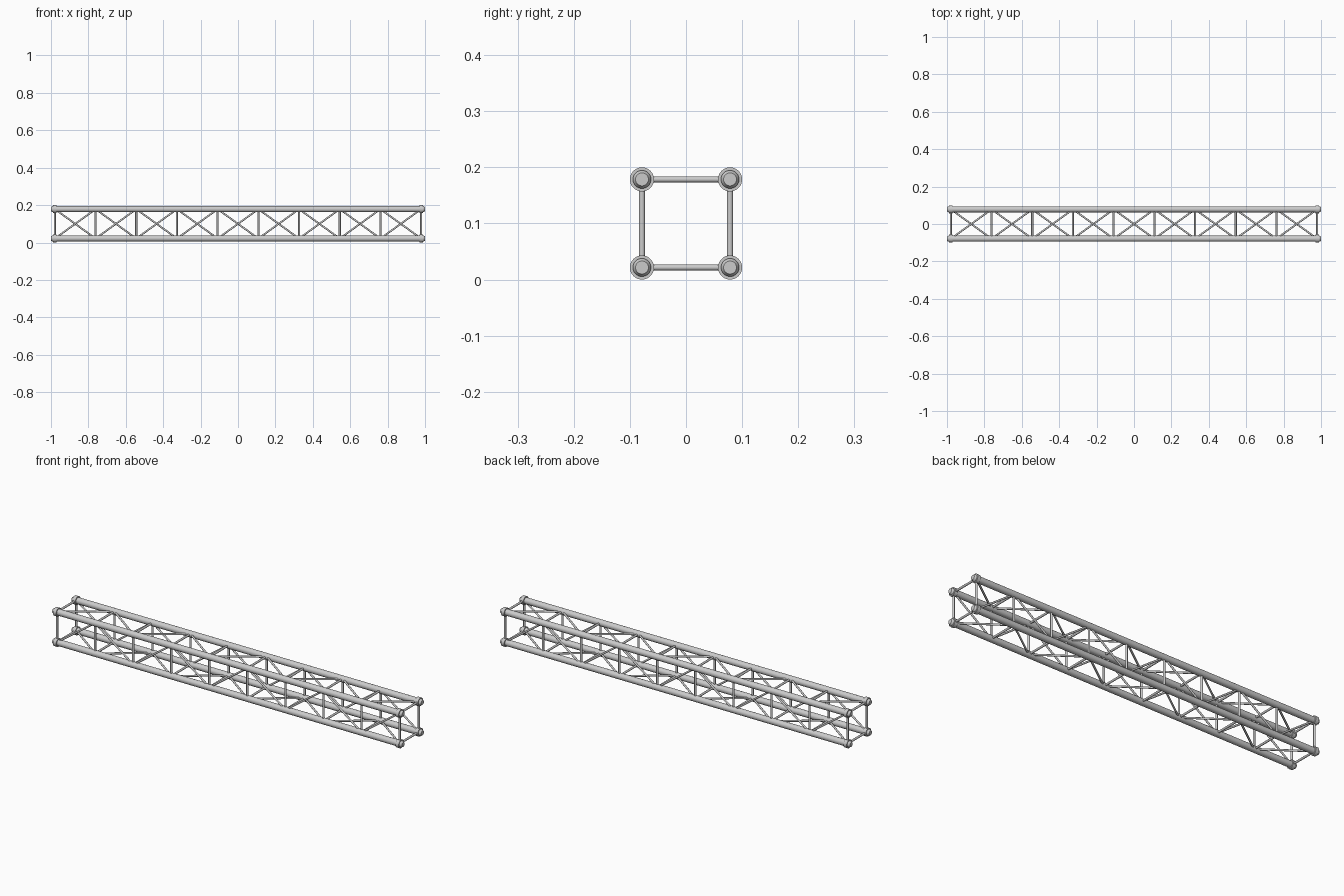
import bpy
from mathutils import Vector

if "Cube" in bpy.data.objects:
    bpy.data.objects.remove(bpy.data.objects["Cube"])

HALF = 0.0785          # half spacing between chord centres
MID_Z = 0.1            # height of the truss axis
END_X = 0.979          # position of the last frame
BAYS = 9
STEP = 2 * END_X / BAYS
CORNERS = [(-HALF, MID_Z - HALF), (-HALF, MID_Z + HALF),
           (HALF, MID_Z + HALF), (HALF, MID_Z - HALF)]


def smooth(obj):
    bpy.ops.object.shade_smooth_by_angle(angle=0.6)
    return obj


def tube(name, a, b, r1, r2=None, sides=24):
    """Solid round bar from a to b, optionally tapered."""
    a, b = Vector(a), Vector(b)
    d = b - a
    bpy.ops.mesh.primitive_cone_add(
        vertices=sides, radius1=r1, radius2=r1 if r2 is None else r2,
        depth=d.length, location=(a + b) / 2,
        rotation=d.to_track_quat('Z', 'Y').to_euler())
    obj = bpy.context.object
    obj.name = name
    return smooth(obj)


# main chords with end collars and tapered tips
for y, z in CORNERS:
    tube("chord", (-0.992, y, z), (0.992, y, z), 0.0162, sides=32)
    for s in (-1, 1):
        tube("end_collar", (s * 0.970, y, z), (s * 0.988, y, z), 0.0215, sides=32)
        tube("chord_tip", (s * 0.992, y, z), (s, y, z), 0.0162, 0.0115, sides=32)

# lattice on all four faces
for k in range(4):
    a, b = CORNERS[k], CORNERS[(k + 1) % 4]
    # square frames
    for i in range(BAYS + 1):
        x = -END_X + i * STEP
        tube("frame_strut", (x, *a), (x, *b), 0.0055, sides=12)
    # zigzag diagonals
    for i in range(BAYS):
        x0 = -END_X + i * STEP
        p, q = (a, b) if i % 2 == 0 else (b, a)
        tube("diagonal_brace", (x0, *p), (x0 + STEP, *q), 0.0048, sides=12)
